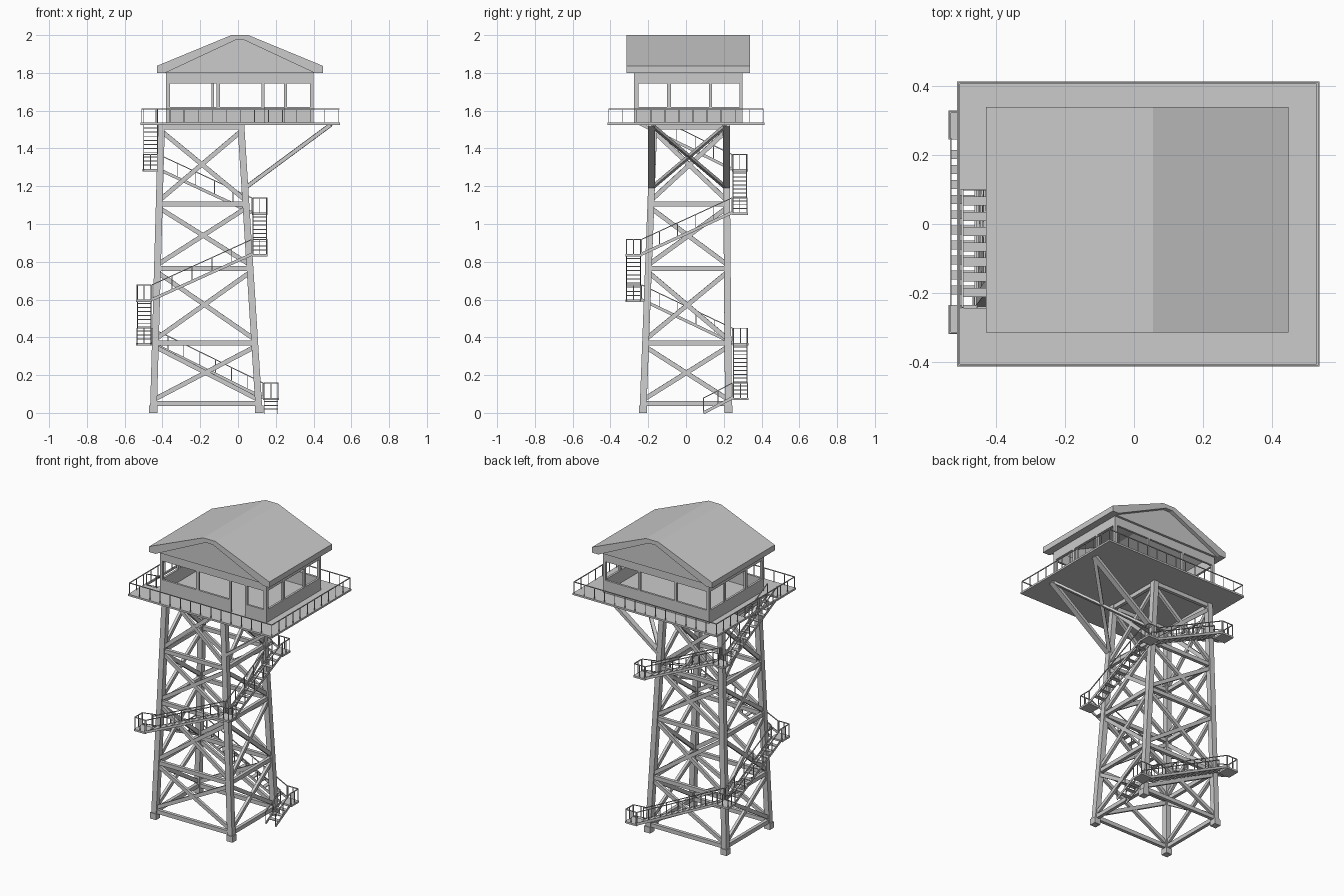
import bpy, bmesh
from mathutils import Vector, Matrix

if "Cube" in bpy.data.objects:
    bpy.data.objects.remove(bpy.data.objects["Cube"])


def bar(bm, p, q, w, h=None):
    """Rectangular bar from p to q; w is sideways, h is the other way."""
    p, q, h = Vector(p), Vector(q), h or w
    d = (q - p).normalized()
    ref = Vector((0, 1, 0)) if abs(d.z) > 0.9 else Vector((0, 0, 1))
    s = d.cross(ref).normalized()
    n = s.cross(d)
    m = Matrix((s * w, n * h, d * (q - p).length)).transposed().to_4x4()
    m.translation = (p + q) / 2
    bmesh.ops.create_cube(bm, size=1, matrix=m)


def box(bm, x0, x1, y0, y1, z0, z1):
    m = Matrix.Diagonal((x1 - x0, y1 - y0, z1 - z0, 1))
    m.translation = ((x0 + x1) / 2, (y0 + y1) / 2, (z0 + z1) / 2)
    bmesh.ops.create_cube(bm, size=1, matrix=m)


def prism(bm, profile, y0, y1):
    """Extrude an x-z outline along y."""
    f = bm.faces.new([bm.verts.new((x, y0, z)) for x, z in profile])
    r = bmesh.ops.extrude_face_region(bm, geom=[f])
    vs = [v for v in r["geom"] if isinstance(v, bmesh.types.BMVert)]
    bmesh.ops.translate(bm, vec=(0, y1 - y0, 0), verts=vs)


def finish(bm, name):
    bmesh.ops.recalc_face_normals(bm, faces=bm.faces)
    me = bpy.data.meshes.new(name)
    bm.to_mesh(me)
    bm.free()
    ob = bpy.data.objects.new(name, me)
    bpy.context.collection.objects.link(ob)


def railing(bm, p, q, n, h=0.078, t=0.005):
    """Posts and a top rail along the line p-q."""
    p, q, up = Vector(p), Vector(q), Vector((0, 0, h))
    bar(bm, p + up, q + up, t)
    for i in range(n + 1):
        a = p.lerp(q, i / n)
        bar(bm, a, a + up, t * 0.8)


# Tower: tapering corner legs
def leg(sx, sy, z):
    t = z / 1.53
    x = -0.448 + 0.043 * t if sx < 0 else 0.112 - 0.097 * t
    y = -0.228 + 0.058 * t if sy < 0 else 0.225 - 0.013 * t
    return Vector((x, y, z))


corners = [(-1, -1), (1, -1), (1, 1), (-1, 1)]
bm = bmesh.new()
for c in corners:
    bar(bm, leg(*c, 0), leg(*c, 1.528), 0.036)
    p = leg(*c, 0)
    box(bm, p.x - 0.022, p.x + 0.022, p.y - 0.022, p.y + 0.022, 0, 0.04)
finish(bm, "tower_legs")

# Horizontal beams and cross braces on all four faces
levels = [0.05, 0.37, 0.765, 1.105, 1.512]
beams, braces = bmesh.new(), bmesh.new()
for a, b in zip(corners, corners[1:] + corners[:1]):
    for z in levels:
        bar(beams, leg(*a, z), leg(*b, z), 0.022, 0.026)
    for z0, z1 in zip(levels, levels[1:]):
        z0, z1 = z0 + 0.02, z1 - 0.02
        bar(braces, leg(*a, z0), leg(*b, z1), 0.018, 0.024)
        bar(braces, leg(*b, z0), leg(*a, z1), 0.018, 0.024)
finish(beams, "tower_beams")
finish(braces, "tower_cross_braces")

# Struts carrying the overhanging side of the deck
bm = bmesh.new()
low = [leg(1, s, 1.19) for s in (-1, 1)]
high = [Vector((0.49, p.y, 1.525)) for p in low]
for p, q in zip(low, high):
    bar(bm, p, q, 0.036, 0.02)
bar(bm, low[0], high[1], 0.022, 0.015)
bar(bm, low[1], high[0], 0.022, 0.015)
finish(bm, "deck_struts")

# Deck with a stair opening on the left
DX0, DX1, DY0, DY1, Z0, Z1 = -0.515, 0.54, -0.415, 0.415, 1.525, 1.537
bm = bmesh.new()
box(bm, -0.425, DX1, DY0, DY1, Z0, Z1)
box(bm, DX0, -0.505, DY0, DY1, Z0, Z1)
box(bm, -0.505, -0.425, DY0, -0.245, Z0, Z1)
box(bm, -0.505, -0.425, 0.1, DY1, Z0, Z1)
finish(bm, "deck")
bm = bmesh.new()
k = 0.006
ring = [(DX0 + k, DY0 + k), (DX1 - k, DY0 + k), (DX1 - k, DY1 - k), (DX0 + k, DY1 - k)]
for i, n in enumerate((14, 11, 14, 11)):
    a, b = ring[i], ring[(i + 1) % 4]
    railing(bm, (*a, Z1), (*b, Z1), n, 0.073)
finish(bm, "deck_railing")

# Stairs winding round the tower: landing centres in climbing order
stops = [Vector(s) for s in (
    (0.175, 0.05, 0.0), (0.175, 0.288, 0.08), (-0.497, 0.288, 0.37),
    (-0.497, -0.278, 0.60), (0.115, -0.278, 0.84), (0.115, 0.285, 1.06),
    (-0.463, 0.285, 1.29), (-0.463, -0.285, 1.53))]
H = 0.042
treads, rails, pads = bmesh.new(), bmesh.new(), bmesh.new()
for i, (a, b) in enumerate(zip(stops, stops[1:])):
    flat = Vector((b.x - a.x, b.y - a.y, 0)).normalized()
    side = Vector((-flat.y, flat.x, 0)) * 0.036
    p, q = a + flat * H, b - flat * H
    n = max(4, round((b.z - a.z) / 0.021))
    for j in range(1, n):
        c = p.lerp(q, j / n)
        bar(treads, c - side, c + side, 0.026, 0.005)
    for s in (-side, side):
        bar(treads, p + s, q + s, 0.004, 0.016)
        railing(rails, p + s, q + s, max(2, n // 2))
for i, c in enumerate(stops[1:-1], 1):
    box(pads, c.x - H, c.x + H, c.y - H, c.y + H, c.z - 0.012, c.z)
    # rail the two outer edges of each landing
    sx = 1 if c.x > 0 else -1
    sy = 1 if c.y > 0 else -1
    e = H - 0.004
    corner = c + Vector((sx * e, sy * e, 0))
    railing(rails, corner, c + Vector((-sx * e, sy * e, 0)), 2)
    railing(rails, corner, c + Vector((sx * e, -sy * e, 0)), 2)
finish(treads, "stair_treads")
finish(rails, "stair_railings")
finish(pads, "stair_landings")

# Cabin walls: sill band, header band and window posts
CX0, CX1, CY0, CY1, T = -0.38, 0.40, -0.275, 0.30, 0.014
SILL, HEAD, TOP = 1.62, 1.743, 1.81
bm = bmesh.new()


def wall(posts, sills, place):
    for u0, u1 in sills:
        place(u0, u1, Z1, SILL)
    for u0, u1 in posts:
        place(u0, u1, SILL, HEAD)
    place(sills[0][0], sills[-1][1], HEAD, TOP)


ends = [(CX0, -0.36), (0.38, CX1)]
wall(ends + [(-0.115, -0.095), (0.125, 0.14), (0.243, 0.26)],
     [(CX0, 0.14), (0.243, CX1)],
     lambda a, b, c, d: box(bm, a, b, CY0, CY0 + T, c, d))
wall(ends + [(-0.14, -0.126), (0.126, 0.14)], [(CX0, CX1)],
     lambda a, b, c, d: box(bm, a, b, CY1 - T, CY1, c, d))
for x in (CX0, CX1 - T):
    wall([(CY0 + T, -0.252), (-0.1, -0.08), (0.122, 0.138), (0.282, CY1 - T)],
         [(CY0 + T, CY1 - T)],
         lambda a, b, c, d: box(bm, x, x + T, a, b, c, d))
finish(bm, "cabin_walls")

# Gable roof with a narrow flat ridge, and its end panels
outer = [(-0.43, 1.80), (-0.43, 1.837), (-0.035, 2.0), (0.055, 2.0), (0.45, 1.837), (0.45, 1.80)]
inner = [(0.405, 1.80), (0.035, 1.973), (-0.015, 1.973), (-0.385, 1.80)]
bm = bmesh.new()
prism(bm, outer + inner, -0.315, 0.34)
finish(bm, "roof")
bm = bmesh.new()
for y in (-0.29, 0.295):
    prism(bm, inner, y, y + 0.02)
finish(bm, "gable_panels")
